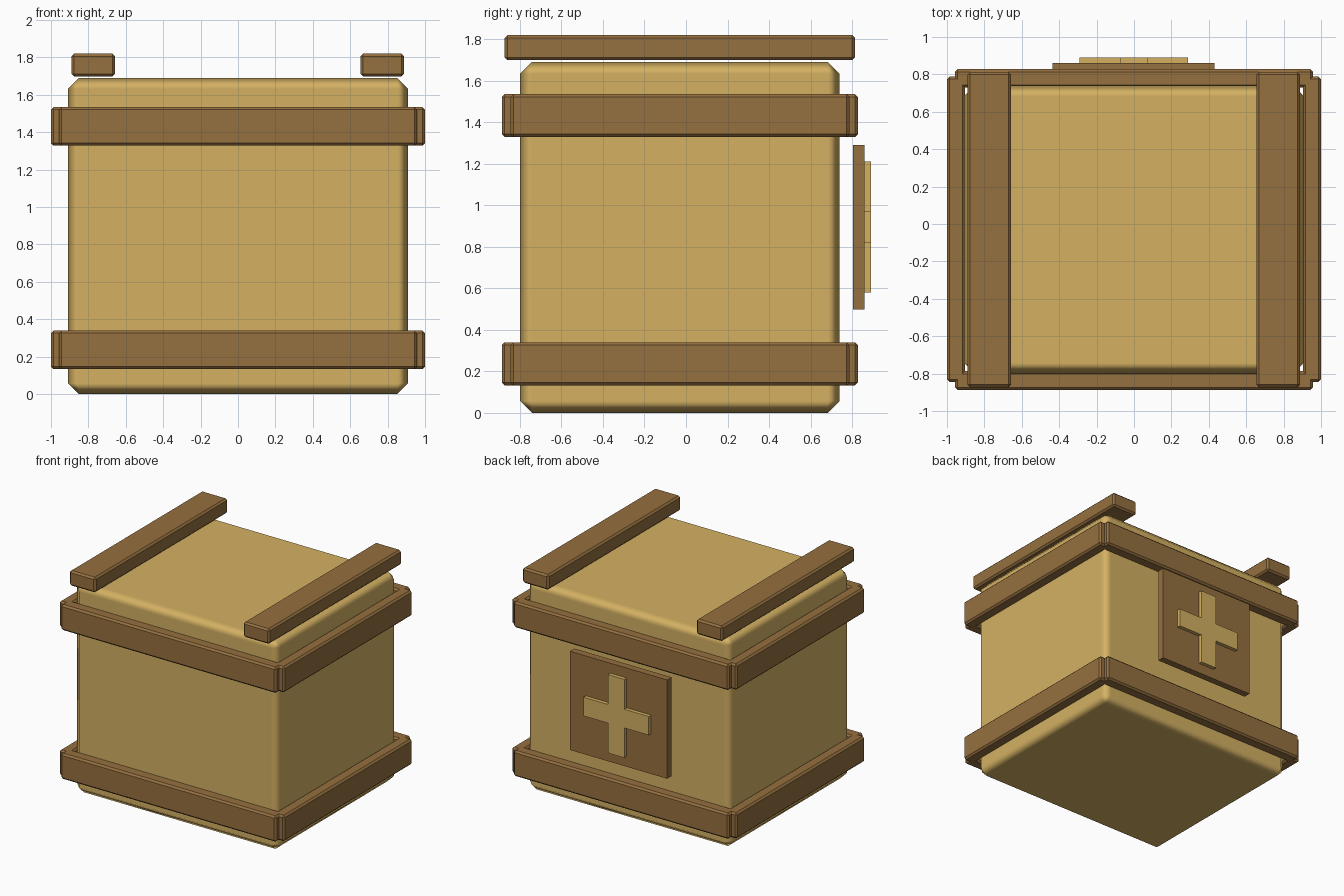
import bpy
import bmesh

if "Cube" in bpy.data.objects:
    bpy.data.objects.remove(bpy.data.objects["Cube"], do_unlink=True)


def make_material(name, rgb):
    mat = bpy.data.materials.new(name)
    mat.use_nodes = True
    colour = (*rgb, 1.0)
    mat.diffuse_color = colour
    mat.node_tree.nodes["Principled BSDF"].inputs["Base Color"].default_value = colour
    return mat


TAN = make_material("tan wood", (0.66, 0.44, 0.124))
BROWN = make_material("brown wood", (0.30, 0.16, 0.05))


def finish(name, bm, mat, bevel=0.0, smooth=False):
    """Turn a bmesh into an object with an optional chamfer."""
    bmesh.ops.recalc_face_normals(bm, faces=bm.faces)
    mesh = bpy.data.meshes.new(name)
    bm.to_mesh(mesh)
    bm.free()
    mesh.materials.append(mat)
    obj = bpy.data.objects.new(name, mesh)
    bpy.context.collection.objects.link(obj)
    if smooth:
        mesh.shade_smooth()
    if bevel:
        mod = obj.modifiers.new("chamfer", 'BEVEL')
        mod.width = bevel
        mod.segments = 1
        mod.harden_normals = smooth
    return obj


def box(name, x, y, z, mat, bevel=0.0, smooth=False):
    """Box from its (min, max) range on each axis."""
    bm = bmesh.new()
    bmesh.ops.create_cube(bm, size=1)
    for v in bm.verts:
        v.co = [r[0] if c < 0 else r[1] for c, r in zip(v.co, (x, y, z))]
    return finish(name, bm, mat, bevel, smooth)


# Crate body with soft chamfered edges
box("crate_body", (-0.91, 0.91), (-0.8, 0.74), (0, 1.69), TAN, 0.058, True)

# Two bands of four planks around the body
for level, z in (("lower", (0.133, 0.34)), ("upper", (1.328, 1.535))):
    box(level + "_front_plank", (-0.957, 0.957), (-0.887, -0.787), z, BROWN, 0.014)
    box(level + "_back_plank", (-0.957, 0.957), (0.73, 0.828), z, BROWN, 0.014)
    box(level + "_left_plank", (0.903, 1.0), (-0.845, 0.788), z, BROWN, 0.014)
    box(level + "_right_plank", (-1.0, -0.903), (-0.845, 0.788), z, BROWN, 0.014)

# Rails across the top
box("left_top_rail", (0.655, 0.887), (-0.873, 0.813), (1.698, 1.82), BROWN, 0.014)
box("right_top_rail", (-0.89, -0.658), (-0.873, 0.813), (1.698, 1.82), BROWN, 0.014)

# Plate on the back
box("back_plate", (-0.435, 0.43), (0.803, 0.86), (0.497, 1.29), BROWN)

# Raised cross: quarter outline turned into all four corners
bm = bmesh.new()
arm_x, arm_z, half_x, half_z = 0.29, 0.315, 0.073, 0.075
quarter = [(arm_x, half_z), (half_x, half_z), (half_x, arm_z)]
outline = []
for sx, sz in ((1, 1), (-1, 1), (-1, -1), (1, -1)):
    points = quarter if sx * sz > 0 else quarter[::-1]
    outline += [(sx * px, sz * pz) for px, pz in points]
face = bm.faces.new([bm.verts.new((px - 0.002, 0.86, pz + 0.895)) for px, pz in outline])
side = bmesh.ops.extrude_face_region(bm, geom=[face])["geom"]
bmesh.ops.translate(bm, vec=(0, 0.03, 0),
                    verts=[g for g in side if isinstance(g, bmesh.types.BMVert)])
finish("back_cross", bm, TAN)
